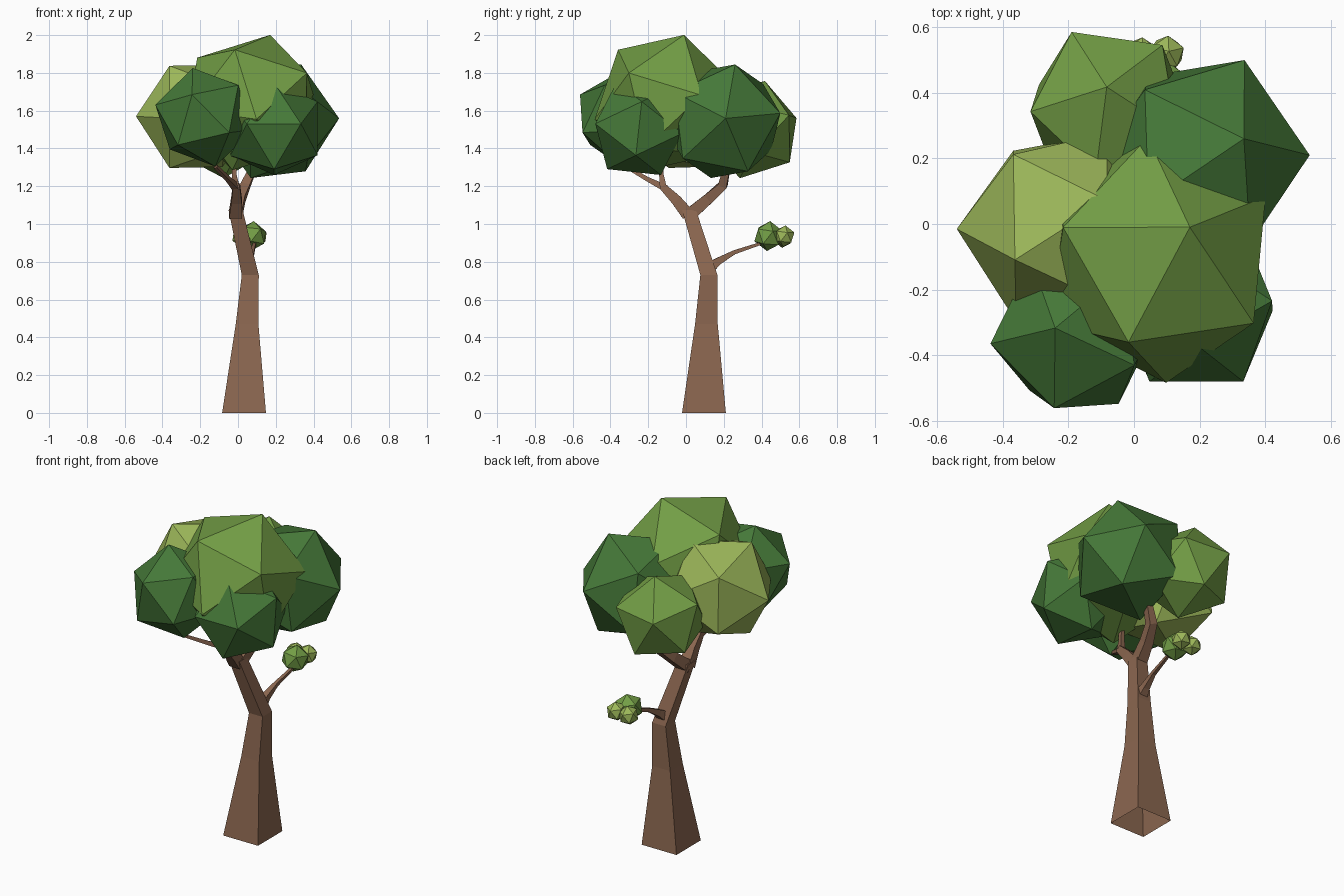
import bpy, bmesh
from mathutils import Vector, Matrix

if "Cube" in bpy.data.objects:
    bpy.data.objects.remove(bpy.data.objects["Cube"])


def material(name, rgb):
    m = bpy.data.materials.new(name)
    m.diffuse_color = (*rgb, 1)
    m.use_nodes = True
    m.node_tree.nodes["Principled BSDF"].inputs["Base Color"].default_value = m.diffuse_color
    return m


BARK = material("bark", (0.26, 0.135, 0.08))
DARK = material("dark_leaf", (0.06, 0.19, 0.04))
MID = material("mid_leaf", (0.17, 0.34, 0.06))
LIGHT = material("light_leaf", (0.33, 0.47, 0.10))


def add_object(name, bm, mat):
    bmesh.ops.recalc_face_normals(bm, faces=bm.faces)
    me = bpy.data.meshes.new(name)
    bm.to_mesh(me)
    bm.free()
    me.materials.append(mat)
    ob = bpy.data.objects.new(name, me)
    bpy.context.collection.objects.link(ob)
    return ob


def frame(a, b):
    """Axes with z along a and b lying in the xz half-plane."""
    z = a.normalized()
    y = z.cross(b).normalized()
    return Matrix((y.cross(z), y, z)).transposed()


# Reference frame of the plain icosahedron: one corner and its neighbour
ref = bmesh.new()
bmesh.ops.create_icosphere(ref, subdivisions=1, radius=1)
ref.verts.ensure_lookup_table()
c0 = ref.verts[0]
REF = frame(c0.co.copy(), c0.link_edges[0].other_vert(c0).co.copy())
ref.free()


def leaf_ball(name, centre, radius, corner, neighbour, mat):
    """Icosahedron turned so that two adjacent corners face the given points."""
    c = Vector(centre)
    rot = frame(Vector(corner) - c, Vector(neighbour) - c) @ REF.transposed()
    bm = bmesh.new()
    bmesh.ops.create_icosphere(bm, subdivisions=1, radius=radius,
                               matrix=Matrix.Translation(c) @ rot.to_4x4())
    return add_object(name, bm, mat)


def limb(name, path, flat=False):
    """Four-sided tapering tube along (x, y, z, half width) points."""
    bm = bmesh.new()
    pts = [Vector(p[:3]) for p in path]
    rings = []
    for i, p in enumerate(pts):
        w = path[i][3]
        u, v = Vector((1, 0, 0)), Vector((0, 1, 0))
        if not flat:
            d = (pts[min(i + 1, len(pts) - 1)] - pts[max(i - 1, 0)]).normalized()
            v = d.cross(u).normalized()
            u = v.cross(d)
        rings.append([bm.verts.new(p + w * (a * u + b * v))
                      for a, b in ((-1, -1), (1, -1), (1, 1), (-1, 1))])
    for r, s in zip(rings, rings[1:]):
        for k in range(4):
            j = (k + 1) % 4
            bm.faces.new((r[k], r[j], s[j], s[k]))
    bm.faces.new(rings[-1])
    return add_object(name, bm, BARK)


# Trunk, open underneath
limb("trunk", [(0.032, 0.095, 0, 0.116), (0.048, 0.108, 0.47, 0.060),
               (0.065, 0.121, 0.73, 0.045), (-0.013, 0.016, 1.075, 0.037)], flat=True)

# Fork branches
limb("back_branch", [(-0.013, 0.02, 1.05, 0.034), (0.01, 0.12, 1.135, 0.028),
                     (0.04, 0.195, 1.205, 0.024), (0.10, 0.225, 1.34, 0.016)])
limb("front_branch", [(-0.013, 0.01, 1.05, 0.034), (-0.008, -0.05, 1.125, 0.028),
                      (-0.008, -0.125, 1.20, 0.019)])
limb("front_left_twig", [(-0.008, -0.11, 1.19, 0.018), (-0.05, -0.20, 1.235, 0.012),
                         (-0.12, -0.32, 1.305, 0.009)])
limb("front_upper_twig", [(-0.008, -0.12, 1.19, 0.018), (-0.02, -0.13, 1.26, 0.012),
                          (-0.02, -0.13, 1.36, 0.010)])

# Low side twig
limb("side_twig", [(0.06, 0.12, 0.765, 0.030), (0.065, 0.175, 0.805, 0.019),
                   (0.075, 0.255, 0.85, 0.011), (0.09, 0.42, 0.905, 0.007)])

# Crown
leaf_ball("crown_top", (0.07, -0.11, 1.643), 0.385,
          (0.17, -0.01, 2.0), (-0.22, -0.01, 1.88), MID)
leaf_ball("crown_left", (-0.222, -0.01, 1.57), 0.318,
          (-0.54, -0.015, 1.57), (-0.364, -0.11, 1.84), LIGHT)
leaf_ball("crown_front_right", (0.19, -0.25, 1.505), 0.272,
          (0.33, -0.475, 1.53), (0.045, -0.485, 1.53), DARK)
leaf_ball("crown_front_left", (-0.18, -0.33, 1.565), 0.268,
          (-0.24, -0.317, 1.825), (-0.43, -0.363, 1.635), DARK)
leaf_ball("crown_back_right", (0.201, 0.196, 1.544), 0.335,
          (0.335, 0.26, 1.845), (0.535, 0.21, 1.56), DARK)
leaf_ball("crown_back", (-0.079, 0.351, 1.50), 0.266,
          (-0.083, 0.418, 1.76), (-0.187, 0.58, 1.565), MID)

# Small leaf cluster on the side twig
for name, c, r, mat in (("twig_leaf_large", (0.075, 0.437, 0.936), 0.080, MID),
                        ("twig_leaf_right", (0.10, 0.52, 0.936), 0.057, LIGHT),
                        ("twig_leaf_left", (0.022, 0.515, 0.93), 0.057, LIGHT)):
    v = Vector(c)
    leaf_ball(name, c, r, v + Vector((0.1, 0.1, 0.9)), v + Vector((0.9, 0.3, 0.4)), mat)
